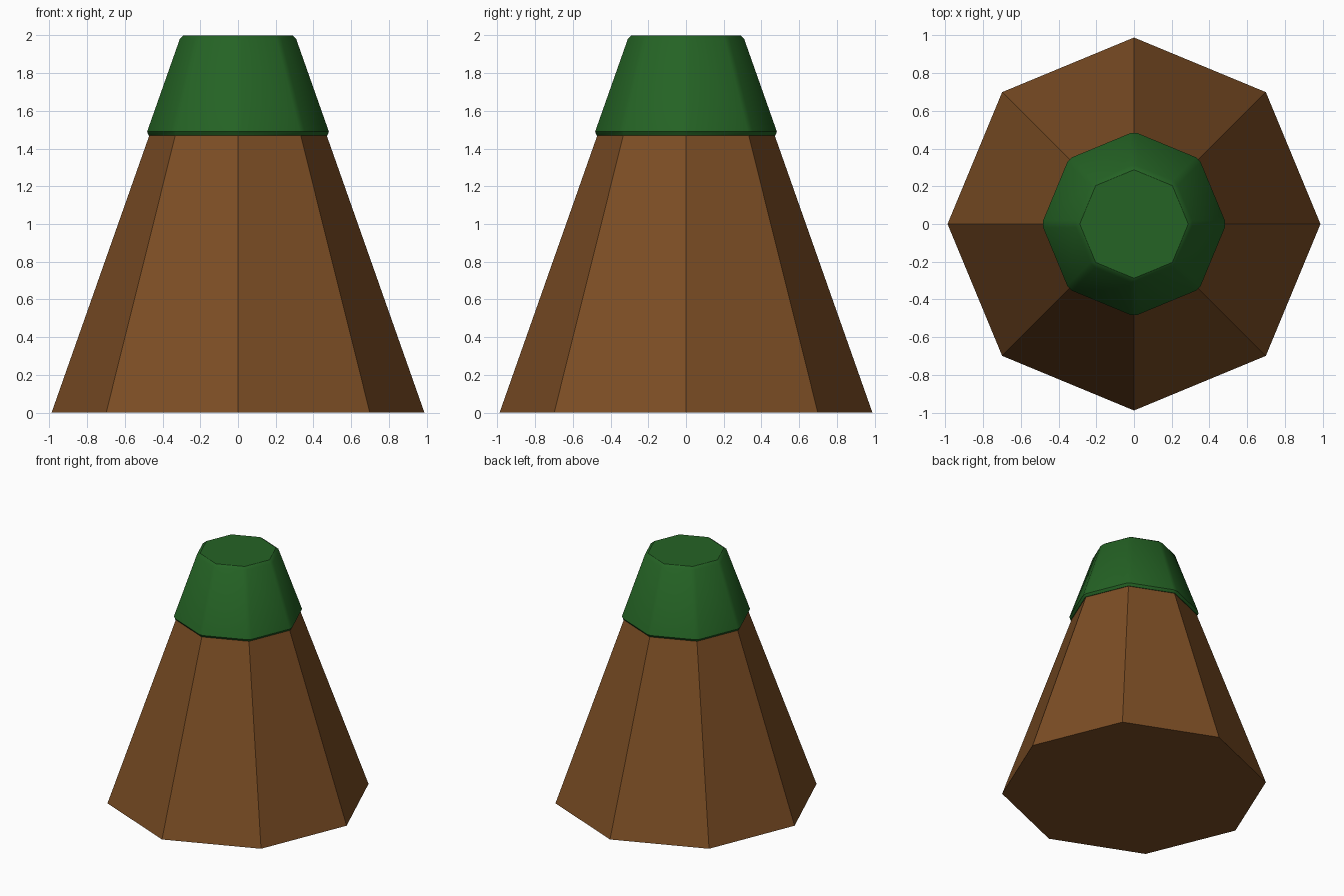
import bpy, math

if "Cube" in bpy.data.objects:
    bpy.data.objects.remove(bpy.data.objects["Cube"])

def material(name, color):
    m = bpy.data.materials.new(name)
    m.diffuse_color = (*color, 1)
    m.use_nodes = True
    m.node_tree.nodes["Principled BSDF"].inputs["Base Color"].default_value = m.diffuse_color
    return m

def frustum(name, z0, z1, r0, r1, mat):
    # Eight-sided tapered block with corners on the x and y axes
    bpy.ops.mesh.primitive_cone_add(vertices=8, radius1=r0, radius2=r1,
                                    depth=z1 - z0, location=(0, 0, (z0 + z1) / 2))
    ob = bpy.context.object
    ob.name = name
    ob.data.materials.append(mat)
    return ob

brown = material("brown", (0.20, 0.075, 0.018))
green = material("green", (0.018, 0.125, 0.018))

# Tapered body, running up inside the cap
frustum("body", 0, 1.9, 0.988, 0.318, brown)

# Cap with softened edges
cap = frustum("cap", 1.47, 2.0, 0.496, 0.309, green)
bevel = cap.modifiers.new("soft_edges", 'BEVEL')
bevel.width = 0.02
bevel.segments = 1
bevel.limit_method = 'ANGLE'
bevel.angle_limit = math.radians(10)
bpy.ops.object.modifier_apply(modifier="soft_edges")
bpy.ops.object.shade_smooth_by_angle(angle=math.radians(30))
